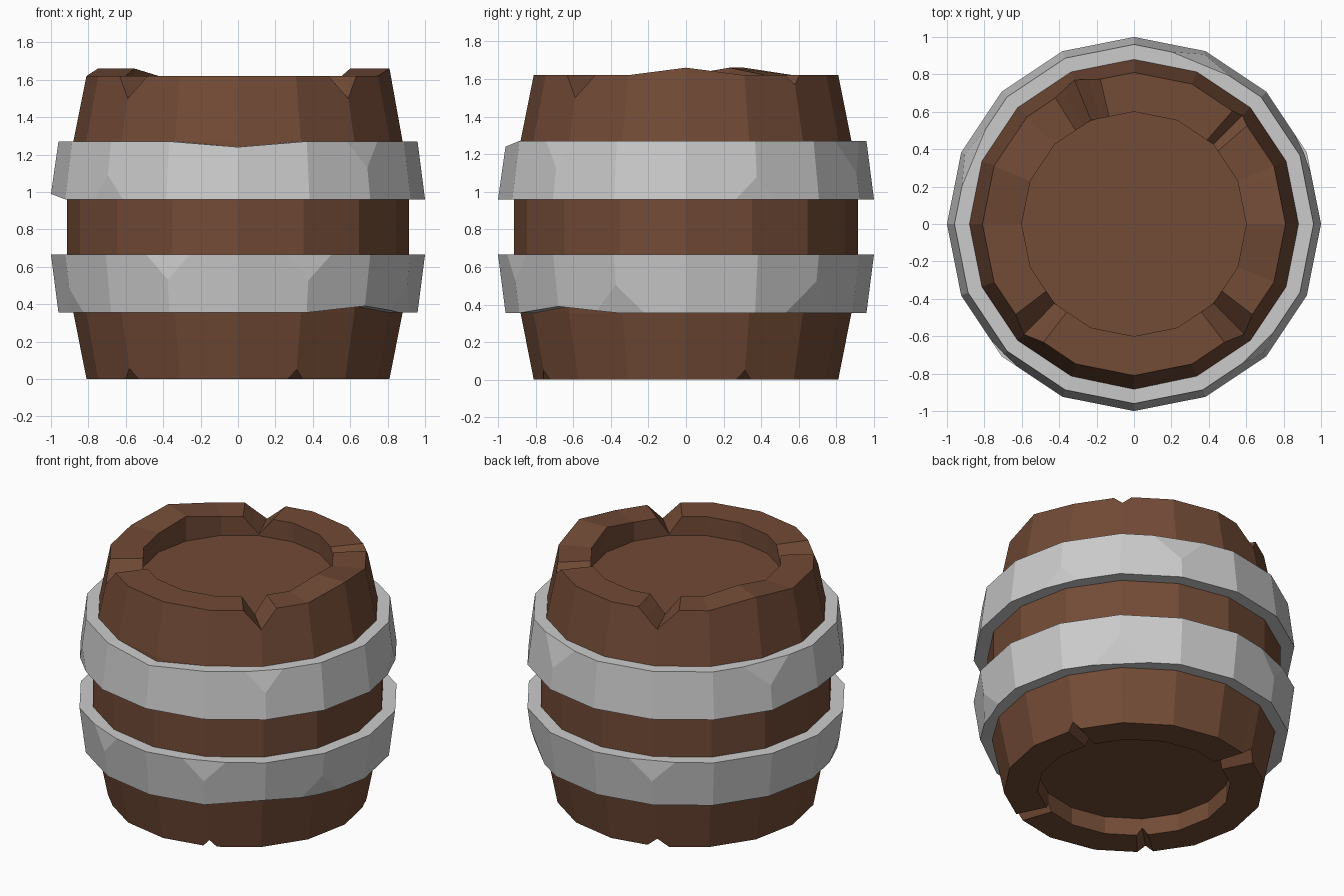
import bpy, bmesh, math
from mathutils import Vector

if "Cube" in bpy.data.objects:
    bpy.data.objects.remove(bpy.data.objects["Cube"])

SIDES = 16


def corner(i, r, z):
    a = 2 * math.pi * i / SIDES
    return Vector((r * math.cos(a), r * math.sin(a), z))


def finish(bm, name, mat=None):
    bmesh.ops.recalc_face_normals(bm, faces=bm.faces[:])
    me = bpy.data.meshes.new(name)
    bm.to_mesh(me)
    bm.free()
    ob = bpy.data.objects.new(name, me)
    bpy.context.collection.objects.link(ob)
    if mat:
        me.materials.append(mat)
    return ob


wood = bpy.data.materials.new("wood")
wood.diffuse_color = (0.17, 0.07, 0.037, 1)
wood.use_nodes = True
wood.node_tree.nodes["Principled BSDF"].inputs["Base Color"].default_value = wood.diffuse_color

# Barrel body: lofted profile (r, z) with recessed ends
PROFILE = [(0.6, 0.12), (0.6, 0), (0.81, 0), (0.88, 0.355), (0.915, 0.665),
           (0.915, 0.955), (0.88, 1.27), (0.81, 1.62), (0.6, 1.62), (0.6, 1.49)]
# V notches in the rims: corner -> (half width as share of a side, depth)
TOP_NOTCH = {2: (0.18, 0.05), 5: (0.42, 0.12), 10: (0.34, 0.12), 14: (0.34, 0.12)}
BOTTOM_NOTCH = {1: (0.14, 0.05), 5: (0.22, 0.06), 10: (0.16, 0.055), 13: (0.14, 0.05)}
RAISED = {0: 0.04, 7: 0.04}

columns = []
for i in range(SIDES):
    offs = {0.0}
    for table in (TOP_NOTCH, BOTTOM_NOTCH):
        if i in table:
            offs |= {-table[i][0], table[i][0]}
    columns += [(i, o) for o in sorted(offs)]


def drop(table, i, off):
    w, d = table.get(i, (1, 0))
    return d * max(0, 1 - abs(off) / w)


def body_point(level, i, off):
    r, z = PROFILE[level]
    top, bottom = level in (7, 8), level in (1, 2)
    cut = drop(TOP_NOTCH, i, off) if top else drop(BOTTOM_NOTCH, i, off) if bottom else 0
    if level in (2, 7):
        r += cut * 0.2          # slide along the sloped staves
    j = (i + (1 if off > 0 else -1)) % SIDES
    lift = lambda k: RAISED.get(k, 0) if top else 0
    p = corner(i, r, z + lift(i)).lerp(corner(j, r, z + lift(j)), abs(off))
    p.z += cut if bottom else -cut
    return p


bm = bmesh.new()
rings = [[bm.verts.new(body_point(l, i, o)) for i, o in columns]
         for l in range(len(PROFILE))]
n = len(columns)
for a, b in zip(rings, rings[1:]):
    for k in range(n):
        m = (k + 1) % n
        bm.faces.new((a[k], a[m], b[m], b[k]))
bm.faces.new(rings[0])
bm.faces.new(rings[-1])
finish(bm, "barrel_body", wood)


# Metal hoops: faceted rings with corners sliced off
def hoop(name, low, high, inner_low, inner_high, chips, bends):
    """low/high: (r, z); chips: (corner, at_top, half width, depth);
    bends: (corner, at_top, dz)."""
    bm = bmesh.new()
    section = [low, high, (inner_high, high[1]), (inner_low, low[1])]
    loops = []
    for s, (r, z) in enumerate(section):
        loop = []
        for i in range(SIDES):
            dz = sum(b[2] for b in bends if b[0] == i and b[1] == (s in (1, 2)))
            loop.append(bm.verts.new(corner(i, r, z + dz)))
        loops.append(loop)
    for s in range(4):
        a, b = loops[s], loops[(s + 1) % 4]
        for k in range(SIDES):
            m = (k + 1) % SIDES
            bm.faces.new((a[k], a[m], b[m], b[k]))
    for i, at_top, w, d in chips:
        near, far = (high, low) if at_top else (low, high)
        c = corner(i, *near)
        p1, p2 = (c + (corner(j, *near) - c).normalized() * w for j in (i - 1, i + 1))
        p3 = c + (corner(i, *far) - c).normalized() * d
        no = (p2 - p1).cross(p3 - p1).normalized()
        if no.dot(c - p1) < 0:
            no = -no
        res = bmesh.ops.bisect_plane(bm, geom=bm.verts[:] + bm.edges[:] + bm.faces[:],
                                     plane_co=p1, plane_no=no, clear_outer=True)
        edges = [e for e in res["geom_cut"] if isinstance(e, bmesh.types.BMEdge)]
        bmesh.ops.holes_fill(bm, edges=edges, sides=0)
    finish(bm, name)


hoop("upper_hoop", (1.0, 0.96), (0.96, 1.27), 0.9, 0.87,
     [(10, False, 0.11, 0.13), (14, True, 0.12, 0.14), (1, False, 0.12, 0.12),
      (7, True, 0.17, 0.15), (3, True, 0.17, 0.17)],
     [(12, True, -0.03), (8, False, 0.03)])
hoop("lower_hoop", (0.96, 0.355), (1.0, 0.665), 0.87, 0.9,
     [(11, True, 0.13, 0.135), (13, True, 0.14, 0.14), (9, False, 0.11, 0.13),
      (15, False, 0.15, 0.15), (2, False, 0.18, 0.17), (5, True, 0.15, 0.14)],
     [(14, False, 0.035)])
